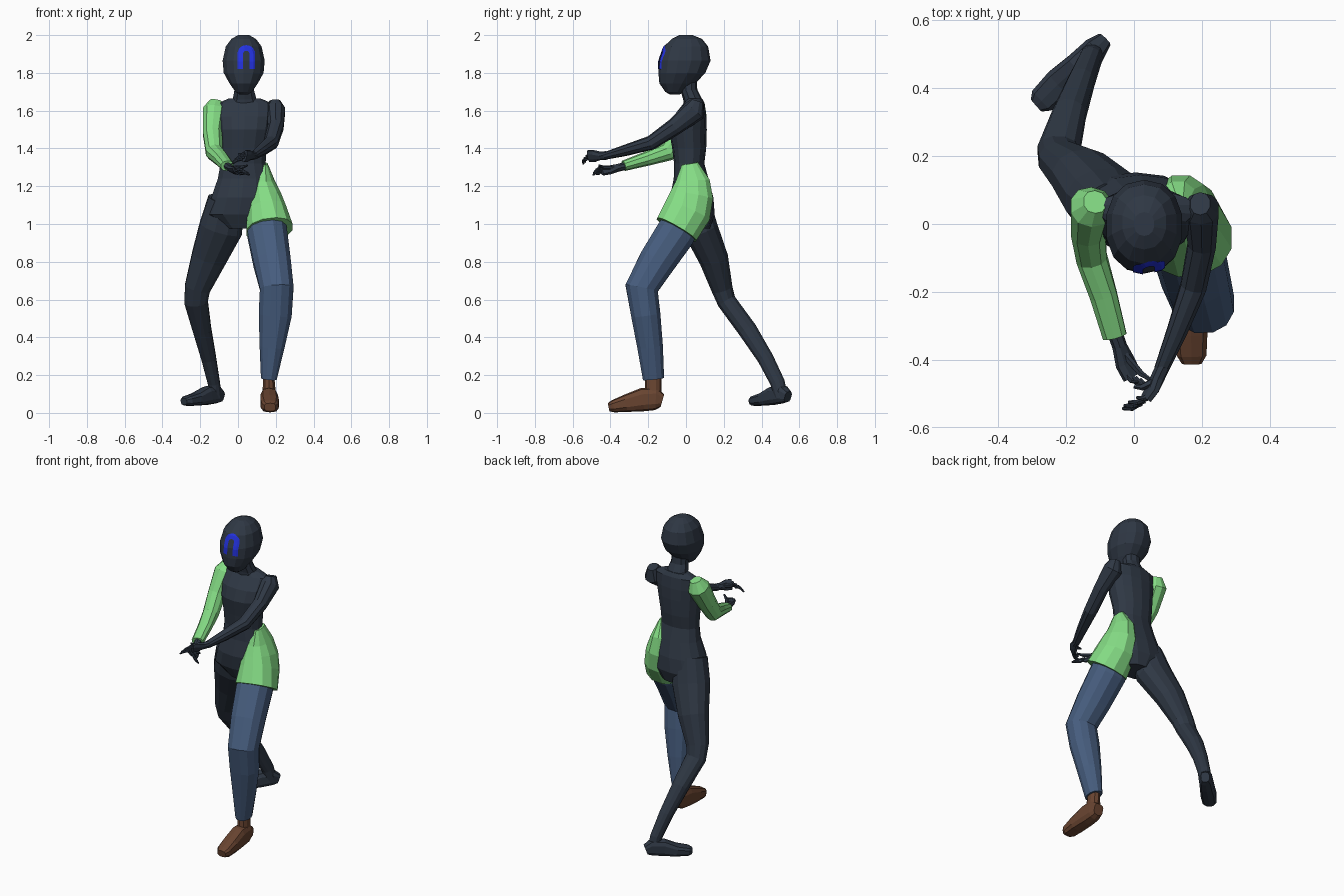
import bpy, bmesh, math
from mathutils import Vector
from mathutils.bvhtree import BVHTree


def material(name, rgb):
    m = bpy.data.materials.new(name)
    m.diffuse_color = (*rgb, 1)
    return m


DARK = material("dark slate", (0.028, 0.039, 0.058))
GREEN = material("light green", (0.235, 0.72, 0.235))
DENIM = material("denim blue", (0.062, 0.11, 0.21))
BROWN = material("shoe brown", (0.14, 0.058, 0.030))
BLUE = material("bright blue", (0.017, 0.032, 0.75))


def finish(name, bm, mat):
    bmesh.ops.recalc_face_normals(bm, faces=bm.faces)
    me = bpy.data.meshes.new(name)
    bm.to_mesh(me)
    bm.free()
    me.materials.append(mat)
    ob = bpy.data.objects.new(name, me)
    bpy.context.collection.objects.link(ob)
    return ob


def add_loft(bm, rings, n=10, side=(1, 0, 0), level=False, power=2.2):
    """Skin rings (x, y, z, half width, half depth) along their path."""
    pts = [Vector(r[:3]) for r in rings]
    loops = []
    for i, r in enumerate(rings):
        t = pts[min(i + 1, len(pts) - 1)] - pts[max(i - 1, 0)]
        t = Vector((0, 0, -1)) if level else t.normalized()
        s = Vector(side)
        s = (s - t * s.dot(t)).normalized()
        o = t.cross(s)
        loop = []
        for k in range(n):
            a = 2 * math.pi * (k + 0.5) / n
            c, q = [math.copysign(abs(v) ** (2 / power), v) for v in (math.cos(a), math.sin(a))]
            loop.append(bm.verts.new(pts[i] + s * c * r[3] + o * q * r[4]))
        loops.append(loop)
    for a, b in zip(loops, loops[1:]):
        for k in range(n):
            bm.faces.new((a[k], a[(k + 1) % n], b[(k + 1) % n], b[k]))
    bm.faces.new(loops[0])
    bm.faces.new(loops[-1])


def loft(name, mat, rings, **kw):
    bm = bmesh.new()
    add_loft(bm, rings, **kw)
    return finish(name, bm, mat)


# Head: egg with a forward chin
head = loft("head", DARK, [
    (0.03, 0.00, 2.00, 0.03, 0.035), (0.03, 0.005, 1.98, 0.066, 0.08),
    (0.03, 0.00, 1.94, 0.097, 0.117), (0.03, -0.007, 1.865, 0.114, 0.137),
    (0.03, -0.022, 1.80, 0.108, 0.124), (0.03, -0.045, 1.745, 0.077, 0.096),
    (0.03, -0.058, 1.70, 0.045, 0.052), (0.03, -0.06, 1.685, 0.022, 0.025)],
    n=14, level=True)

# Arch mark: thin strip laid on the face
bm = bmesh.new()
head_bm = bmesh.new()
head_bm.from_mesh(head.data)
tree = BVHTree.FromBMesh(head_bm)
head_bm.free()
center = [(-1, 0, z) for z in (1.82, 1.84, 1.86, 1.88)]
center += [(-math.cos(math.pi * k / 10), math.sin(math.pi * k / 10), 1.9) for k in range(11)]
center += [(1, 0, z) for z in (1.88, 1.86, 1.84, 1.82)]
rows = []
for dx, dz, z in center:
    row = []
    for rad in (0.017, 0.027, 0.037, 0.047):
        x, h = 0.044 + dx * rad, z + dz * rad
        hit = tree.ray_cast(Vector((x, -1, h)), Vector((0, 1, 0)))[0]
        row.append(bm.verts.new((x, hit.y - 0.004, h)))
    rows.append(row)
for a, b in zip(rows, rows[1:]):
    for k in range(3):
        bm.faces.new((a[k], a[k + 1], b[k + 1], b[k]))
finish("face_arch_mark", bm, BLUE)

# Neck and torso
loft("neck", DARK, [(0.032, 0.01, 1.78, 0.052, 0.045), (0.033, 0.015, 1.71, 0.054, 0.045),
                    (0.035, 0.035, 1.66, 0.066, 0.05), (0.035, 0.04, 1.62, 0.09, 0.05)], level=True)
loft("torso", DARK, [
    (0.035, 0.045, 1.665, 0.085, 0.04), (0.037, 0.043, 1.64, 0.145, 0.055),
    (0.035, 0.02, 1.57, 0.15, 0.087), (0.033, 0.01, 1.50, 0.14, 0.1),
    (0.027, 0.017, 1.40, 0.126, 0.09), (0.027, 0.017, 1.32, 0.122, 0.08),
    (0.03, 0.027, 1.24, 0.14, 0.092), (0.02, 0.03, 1.14, 0.165, 0.115),
    (0.005, 0.04, 1.05, 0.18, 0.112), (0.02, 0.045, 0.975, 0.10, 0.08)],
    n=14, level=True)

# Green half skirt of the shirt around the forward hip
loft("shirt_hip", GREEN, [
    (0.138, 0.02, 1.32, 0.02, 0.045), (0.13, 0.035, 1.23, 0.066, 0.093),
    (0.138, 0.03, 1.15, 0.092, 0.118), (0.15, 0.008, 1.07, 0.108, 0.13),
    (0.167, -0.05, 0.97, 0.126, 0.123)], n=12)

# Forward leg in denim, with a brown shoe
loft("denim_leg", DENIM, [
    (0.15, 0.0, 1.05, 0.10, 0.10), (0.155, -0.055, 0.95, 0.108, 0.108),
    (0.18, -0.155, 0.80, 0.102, 0.10), (0.205, -0.235, 0.66, 0.092, 0.09),
    (0.197, -0.213, 0.52, 0.09, 0.08), (0.18, -0.19, 0.35, 0.068, 0.07),
    (0.163, -0.172, 0.18, 0.043, 0.058)], n=12)
loft("shoe_ankle", BROWN, [(0.163, -0.172, 0.22, 0.028, 0.042), (0.165, -0.175, 0.07, 0.04, 0.046)])
loft("shoe", BROWN, [
    (0.165, -0.125, 0.065, 0.033, 0.035), (0.165, -0.16, 0.075, 0.043, 0.06),
    (0.165, -0.23, 0.07, 0.047, 0.062), (0.168, -0.32, 0.05, 0.05, 0.046),
    (0.17, -0.385, 0.035, 0.045, 0.033), (0.17, -0.41, 0.03, 0.03, 0.022)], power=3)

# Trailing leg and foot
loft("trailing_leg", DARK, [
    (-0.06, 0.035, 1.13, 0.10, 0.09), (-0.09, 0.075, 0.98, 0.118, 0.095),
    (-0.155, 0.145, 0.82, 0.095, 0.08), (-0.215, 0.19, 0.66, 0.07, 0.058),
    (-0.222, 0.215, 0.59, 0.064, 0.052), (-0.19, 0.325, 0.44, 0.05, 0.052),
    (-0.155, 0.42, 0.29, 0.04, 0.044), (-0.128, 0.485, 0.16, 0.033, 0.04),
    (-0.12, 0.505, 0.08, 0.035, 0.035)], n=12)
loft("trailing_foot", DARK, [
    (-0.09, 0.54, 0.085, 0.025, 0.03), (-0.115, 0.515, 0.098, 0.038, 0.048),
    (-0.165, 0.465, 0.092, 0.042, 0.05), (-0.22, 0.415, 0.073, 0.047, 0.035),
    (-0.27, 0.365, 0.063, 0.042, 0.027), (-0.287, 0.35, 0.06, 0.025, 0.018)],
    side=(0.7, -0.7, 0), power=3)

# Arms: one green sleeve, one dark
loft("green_sleeve", GREEN, [
    (-0.115, 0.065, 1.65, 0.035, 0.035), (-0.125, 0.05, 1.60, 0.064, 0.066),
    (-0.135, -0.02, 1.48, 0.053, 0.056), (-0.125, -0.10, 1.38, 0.047, 0.05),
    (-0.09, -0.21, 1.345, 0.042, 0.038), (-0.057, -0.33, 1.308, 0.037, 0.028)])
loft("dark_arm", DARK, [
    (0.195, 0.06, 1.65, 0.03, 0.035), (0.198, 0.045, 1.60, 0.054, 0.062),
    (0.20, -0.06, 1.515, 0.043, 0.046), (0.175, -0.185, 1.43, 0.04, 0.038),
    (0.125, -0.32, 1.39, 0.031, 0.03), (0.08, -0.43, 1.36, 0.022, 0.02)])


# Hands: palm, four curled fingers and a thumb
def hand(name, wrist, palm, knuckle, tip, spread, thumb_tip):
    w, p, k, t, sp = map(Vector, (wrist, palm, knuckle, tip, spread))
    bm = bmesh.new()
    add_loft(bm, [(*w, 0.023, 0.02), (*w.lerp(p, 0.5), 0.022, 0.02), (*p, 0.034, 0.017),
                  (*k, 0.034, 0.014)], n=8, side=sp)
    for i in range(4):
        off = sp * (i - 1.5) * 0.018
        reach = (0.85, 1.0, 1.0, 0.8)[i]
        end = k + (t - k) * reach
        mid = k.lerp(end, 0.5) + Vector((0, -0.008, 0.006))
        add_loft(bm, [(*(k + off), 0.009, 0.01), (*(mid + off * 1.15), 0.008, 0.008),
                      (*(end + off * 1.3), 0.005, 0.005)], n=6, side=sp)
    th = Vector(thumb_tip)
    add_loft(bm, [(*w.lerp(p, 0.6), 0.012, 0.012), (*p.lerp(th, 0.6), 0.01, 0.01),
                  (*th, 0.005, 0.005)], n=6, side=sp)
    finish(name, bm, DARK)


hand("hand_of_green_sleeve", (-0.06, -0.31, 1.31), (-0.025, -0.41, 1.285), (-0.005, -0.45, 1.28),
     (0.045, -0.485, 1.275), (0.75, -0.35, -0.45), (0.05, -0.46, 1.31))
hand("hand_of_dark_arm", (0.085, -0.42, 1.363), (0.055, -0.485, 1.36), (0.035, -0.515, 1.36),
     (-0.022, -0.53, 1.335), (0.55, 0.45, 0.6), (0.0, -0.48, 1.37))
